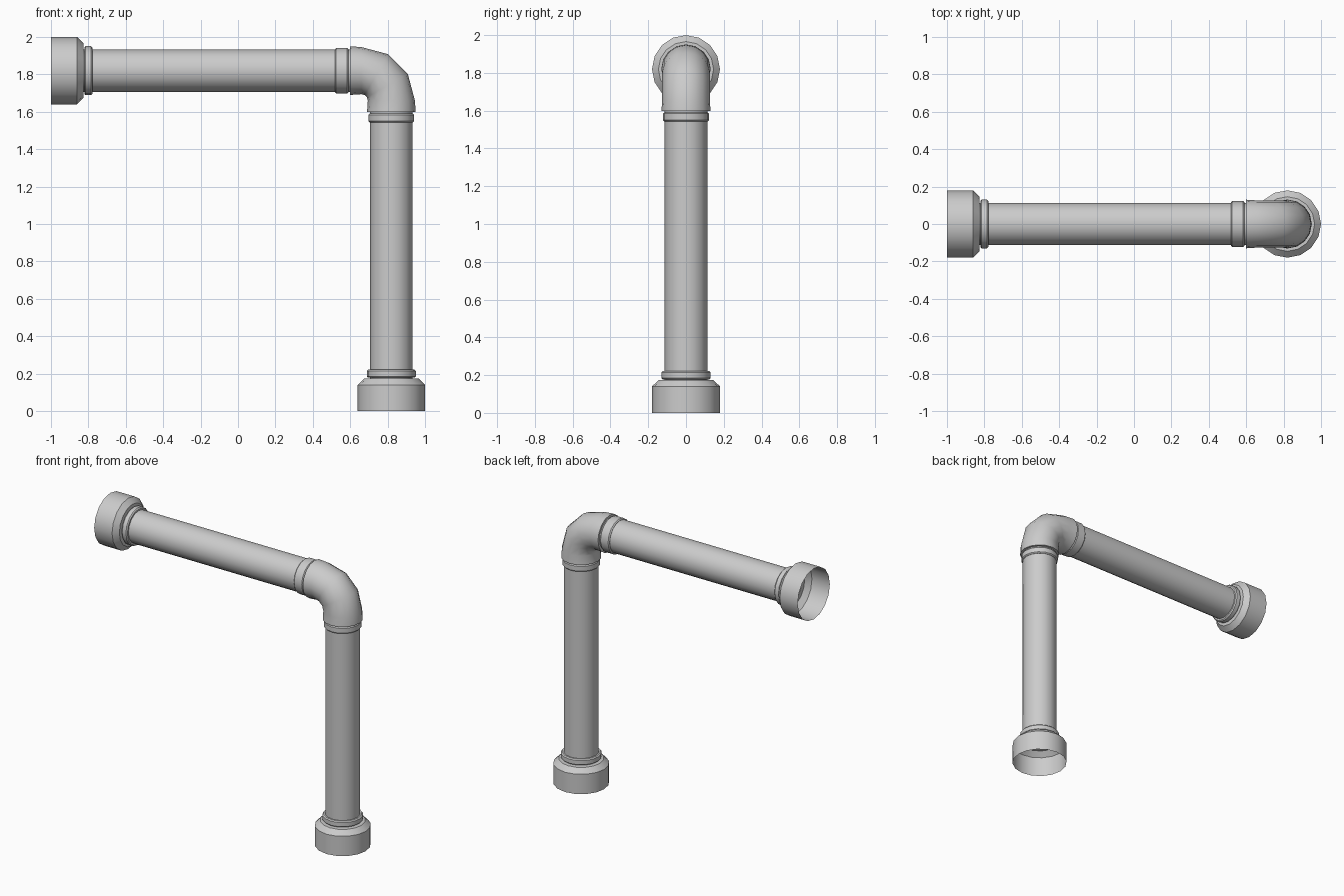
import bpy, bmesh, math
from mathutils import Vector

if "Cube" in bpy.data.objects:
    bpy.data.objects.remove(bpy.data.objects["Cube"])

SIDES = 16
Y = Vector((0, 1, 0))


def tube(name, stations):
    """Skin circular sections; each station is (centre, direction, radius)."""
    bm = bmesh.new()
    rings = []
    for c, d, r in stations:
        u = Y.cross(d)
        rings.append([bm.verts.new(c + r * (u * math.cos(a) + Y * math.sin(a)))
                      for a in (2 * math.pi * k / SIDES for k in range(SIDES))])
    for lo, hi in zip(rings, rings[1:]):
        for k in range(SIDES):
            n = (k + 1) % SIDES
            bm.faces.new((lo[k], lo[n], hi[n], hi[k]))
    me = bpy.data.meshes.new(name)
    bm.to_mesh(me)
    bm.free()
    ob = bpy.data.objects.new(name, me)
    bpy.context.collection.objects.link(ob)
    bpy.ops.object.select_all(action='DESELECT')
    ob.select_set(True)
    bpy.context.view_layer.objects.active = ob
    bpy.ops.object.shade_smooth_by_angle(angle=math.radians(32))


def leg(prefix, start, d, band_start):
    def part(name, profile):
        tube(prefix + name, [(start + d * t, d, r) for t, r in profile])

    def band(name, t0, t1, r):
        b = 0.007
        part(name, [(t0, 0.113), (t0, r - b), (t0 + b, r), (t1 - b, r), (t1, r - b), (t1, 0.113)])

    # open thin socket with chamfered shoulder
    part("_socket", [(0, 0.18), (0.14, 0.18), (0.173, 0.146), (0.173, 0.113)])
    band("_collar", 0.178, 0.221, 0.131)
    part("_pipe", [(0.173, 0.113), (1.60, 0.113)])
    band("_band", band_start, 1.591, 0.122)


# two pipe legs
leg("vertical", Vector((0.82, 0, 0)), Vector((0, 0, 1)), 1.543)
leg("horizontal", Vector((-1, 0, 1.82)), Vector((1, 0, 0)), 1.518)

# elbow joining the legs, with short straight ends
up, left = Vector((0, 0, 1)), Vector((-1, 0, 0))
end_a, end_b = Vector((0.82, 0, 1.598)), Vector((0.598, 0, 1.82))
centre = Vector((0.66, 0, 1.66))
stations = [(end_a, up, 0.113), (end_a, up, 0.13)]
for i in range(4):
    a = math.radians(30 * i)
    stations.append((centre + 0.16 * Vector((math.cos(a), 0, math.sin(a))),
                     Vector((-math.sin(a), 0, math.cos(a))), 0.126))
stations += [(end_b, left, 0.13), (end_b, left, 0.113)]
tube("elbow", stations)
